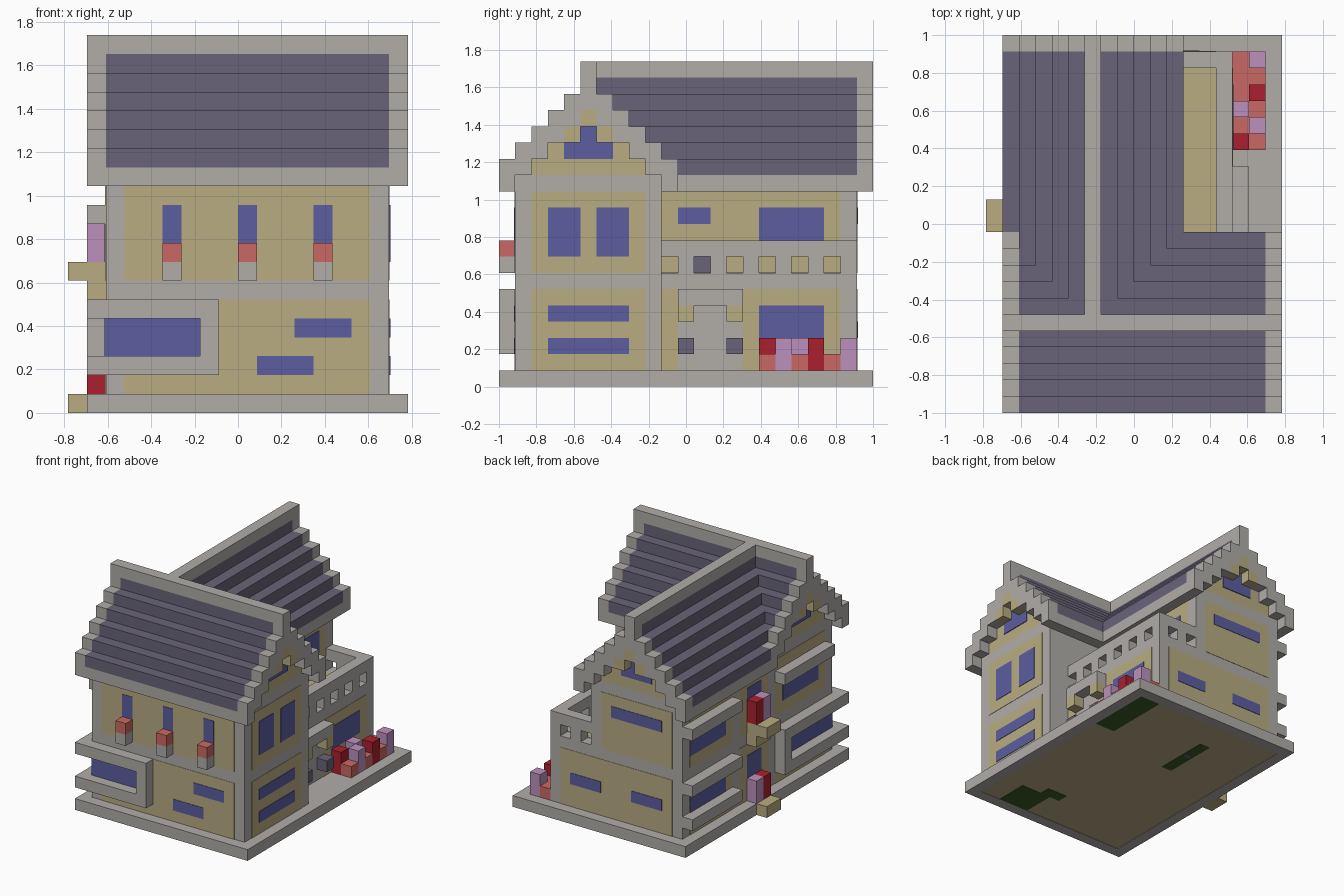
import bpy, bmesh

cube = bpy.data.objects.get("Cube")
if cube:
    bpy.data.objects.remove(cube, do_unlink=True)

U = 2 / 23          # one block
THIN, THICK = 0.03, 0.07   # plate depths in blocks


def linear(c):
    c /= 255
    return c / 12.92 if c <= 0.04045 else ((c + 0.055) / 1.055) ** 2.4


def material(name, r, g, b):
    m = bpy.data.materials.new(name)
    m.use_nodes = True
    col = (linear(r), linear(g), linear(b), 1)
    m.diffuse_color = col
    bsdf = m.node_tree.nodes["Principled BSDF"]
    bsdf.inputs["Base Color"].default_value = col
    bsdf.inputs["Roughness"].default_value = 0.9
    return m


GREY = material("stone grey", 177, 173, 169)
SLATE = material("slate purple", 106, 100, 121)
TAN = material("plaster tan", 184, 172, 130)
BLUE = material("glass blue", 92, 94, 160)
SALMON = material("salmon", 203, 105, 99)
RED = material("deep red", 171, 32, 46)
PINK = material("pink", 188, 145, 188)
GREEN = material("grass green", 62, 92, 36)


def part(name, mat, boxes):
    """Join boxes given as (x0, x1, y0, y1, z0, z1) in blocks."""
    bm = bmesh.new()
    for x0, x1, y0, y1, z0, z1 in boxes:
        made = bmesh.ops.create_cube(bm, size=1)
        for v in made["verts"]:
            v.co.x = (x1 if v.co.x > 0 else x0) * U - 9 * U
            v.co.y = (y1 if v.co.y > 0 else y0) * U - 11.5 * U
            v.co.z = (z1 if v.co.z > 0 else z0) * U
    mesh = bpy.data.meshes.new(name)
    bm.to_mesh(mesh)
    bm.free()
    mesh.materials.append(mat)
    obj = bpy.data.objects.new(name, mesh)
    bpy.context.collection.objects.link(obj)
    return obj


def plate(side, at, a0, a1, z0, z1, depth):
    """Thin box on a wall plane; side is the outward direction."""
    lo, hi = (at, at + depth) if side[0] == "+" else (at - depth, at)
    return (lo, hi, a0, a1, z0, z1) if side[1] == "x" else (a0, a1, lo, hi, z0, z1)


def plates(name, mat, side, at, rects, depth):
    part(name, mat, [plate(side, at, *r, depth) for r in rects])


# Base slab with painted underside
part("base", GREY, [(1, 18, 0, 23, 0.06, 1), (1, 18, 0, 1, 0, 0.06), (1, 18, 22, 23, 0, 0.06),
                    (1, 2, 1, 22, 0, 0.06), (17, 18, 1, 22, 0, 0.06)])
part("base_underside", TAN, [(2, 17, 1, 22, 0.03, 0.06)])
part("underside_grass", GREEN, [(15, 17, 16, 22, 0, 0.03), (12, 15, 1, 4, 0, 0.03),
                                (11, 13, 4, 5, 0, 0.03), (7, 8, 14, 19, 0, 0.03)])
part("underside_dots", BLUE, [(7.2, 7.8, j, j + 0.7, -0.0, 0.02) for j in (14.2, 16.2, 18.2)])

# Wall blocks
part("front_wing_walls", GREY, [(2, 17, 1, 10, 1, 12)])
part("back_wing_walls", GREY, [(2, 11, 10, 22, 1, 12)])
part("annex_walls", GREY, [(11, 15, 10, 22, 1, 7)])


def roof(name, place, near, far, start, barges, ends):
    """Stepped gable roof. place(c0, c1, l0, l1, z0, z1) maps cross/length to a box."""
    under, top, trim, attic = [], [], [], []
    for t in range(5):
        for c in (t, 10 - t):
            under.append(place(c, c + 1, start(t), far, 12 + t, 13 + t))
            top.append(place(c, c + 1, start(t), far, 13 + t, 14 + t))
            trim += [place(c, c + 1, b, b + 1, 12 + t, 14 + t) for b in barges]
    top.append(place(5, 6, start(5), far, 17, 19))
    trim += [place(5, 6, b, b + 1, 17, 19) for b in barges]
    trim.append(place(5, 6, min([start(5)] + barges), far + 1, 19, 20))
    for t in range(2, 6):
        attic.append(place(t, 11 - t, near, ends[-1][0], 11 + t, 12 + t))
    part(name + "_roof_underlayer", GREY, under)
    part(name + "_roof_steps", SLATE, top)
    part(name + "_roof_trim", GREY, trim)
    part(name + "_attic_band", GREY, [place(1, 10, near, ends[-1][0], 12, 13)])
    part(name + "_attic", TAN, attic)
    # Gable windows and the small brackets around them
    glass, brackets = [], []
    for wall, d in ends:
        a, b = sorted((wall, wall + d * THICK))
        glass += [place(4, 7, a, b, 14, 15), place(5, 6, a, b, 15, 16)]
        a, b = sorted((wall, wall + d))
        brackets += [place(4, 5, a, b, 15, 16), place(6, 7, a, b, 15, 16),
                     place(5, 6, a, b, 16, 17)]
    part(name + "_gable_window", BLUE, glass)
    part(name + "_gable_brackets", TAN, brackets)


roof("front_wing", lambda c0, c1, l0, l1, z0, z1: (l0, l1, c0, c1, z0, z1),
     2, 17, lambda t: 2, [1, 17], [(2, -1), (17, 1)])
roof("back_wing", lambda c0, c1, l0, l1, z0, z1: (1 + c0, 1 + c1, l0, l1, z0, z1),
     10, 22, lambda t: 11 - t, [22], [(22, 1)])

# Plaster panels
plates("front_panels", TAN, "-y", 1, [(3, 16, 1, 6), (3, 16, 7, 12)], THIN)
plates("gable_side_panels", TAN, "+x", 17, [(2, 9, 1, 6), (2, 9, 7, 12)], THIN)
plates("far_side_panels", TAN, "-x", 2,
       [(a, b, z, y) for a, b in ((2, 9), (10, 14), (15, 21)) for z, y in ((1, 6), (7, 12))], THIN)
plates("back_panels", TAN, "+y", 22, [(3, 14, 1, 6), (3, 10, 7, 12)], THIN)
plates("annex_panels", TAN, "+x", 15, [(10, 11, 1, 6), (15, 21, 1, 6)], THIN)
plates("balcony_wall_panel", TAN, "+x", 11, [(10, 21, 7, 12)], THIN)

# Windows
plates("front_windows", BLUE, "-y", 1,
       [(i, i + 1, 8, 11) for i in (5, 9, 13)]
       + [(2, 7, 3, 5), (12, 15, 4, 5), (10, 13, 2, 3)], THICK)
plates("gable_side_windows", BLUE, "+x", 17,
       [(3, 5, 8, 11), (6, 8, 8, 11), (3, 8, 4, 5), (3, 8, 2, 3)], THICK)
plates("far_side_windows", BLUE, "-x", 2,
       [(1, 8, 3, 5), (3, 8, 8, 10), (16, 21, 3, 5), (16, 21, 8, 10),
        (11, 13, 3, 5), (11, 13, 8, 11)], THICK)
plates("back_windows", BLUE, "+y", 22, [(4, 9, 10, 11), (4, 7, 3, 4), (10, 13, 3, 4)], THICK)
plates("annex_window", BLUE, "+x", 15, [(16, 20, 3, 5)], THICK)
plates("balcony_windows", BLUE, "+x", 11, [(11, 13, 10, 11), (16, 20, 9, 11)], THICK)
plates("balcony_door", SLATE, "+x", 11, [(11, 13, 7, 8)], THICK)

# Balcony floor and pierced parapet
part("balcony_floor", TAN, [(11, 14, 10, 21, 7, 7.03)])
part("parapet", GREY, [(14, 15, 10, 22, 8, 9), (11, 14, 21, 22, 8, 9), (12, 13, 21, 22, 7, 8)]
     + [(14, 15, j, j + 1, 7, 8) for j in range(11, 22, 2)])

# Porch canopy, brackets and lamps
part("porch_canopy", GREY, [(15, 16, 11, 15, 5, 6)])
part("porch_brackets", TAN, [(15, 16, j, j + 1, 4, 5) for j in (11, 14)])
part("porch_lamps", SLATE, [(15, 16, j, j + 1, 2, 3) for j in (11, 14)])

# Corner window frame wrapping front and far side
part("corner_frame", GREY,
     [b for z in (2, 5) for b in ((1, 8, 0, 1, z, z + 1), (1, 2, 1, 9, z, z + 1))]
     + [(7, 8, 0, 1, 3, 5), (1, 2, 8, 9, 3, 5)])
part("far_side_ledges", GREY, [(1, 2, 2, 9, 10, 11)]
     + [(1, 2, 15, 22, z, z + 1) for z in (2, 5, 10)])

# Front window boxes
part("window_boxes", GREY, [(i, i + 1, 0, 1, 7, 8) for i in (5, 9, 13)])
part("window_box_flowers", SALMON, [(i, i + 1, 0, 1, 8, 9) for i in (5, 9, 13)])

# Far side step and flower shelf
part("far_side_shelf", TAN, [(0, 2, 11, 13, 7, 8), (1, 2, 11, 13, 6, 7)])
part("far_side_step", TAN, [(0, 1, 11, 13, 0, 1)])
part("far_side_red_flowers", RED, [(1, 2, 12, 13, 8, 10), (1, 2, 11, 12, 1, 3)])
part("far_side_pink_flowers", PINK, [(1, 2, 11, 12, 8, 10), (1, 2, 12, 13, 1, 3)])

# Flower bed: salmon is low, the others are tall
beds = {"S": ("bed_salmon_flowers", SALMON, 2), "R": ("bed_red_flowers", RED, 3),
        "P": ("bed_pink_flowers", PINK, 3)}
for key, (name, mat, top) in beds.items():
    part(name, mat, [(15 + r, 16 + r, 16 + j, 17 + j, 1, top)
                     for r, row in enumerate(("RSPSSS", "SPSRSP"))
                     for j, k in enumerate(row) if k == key])
